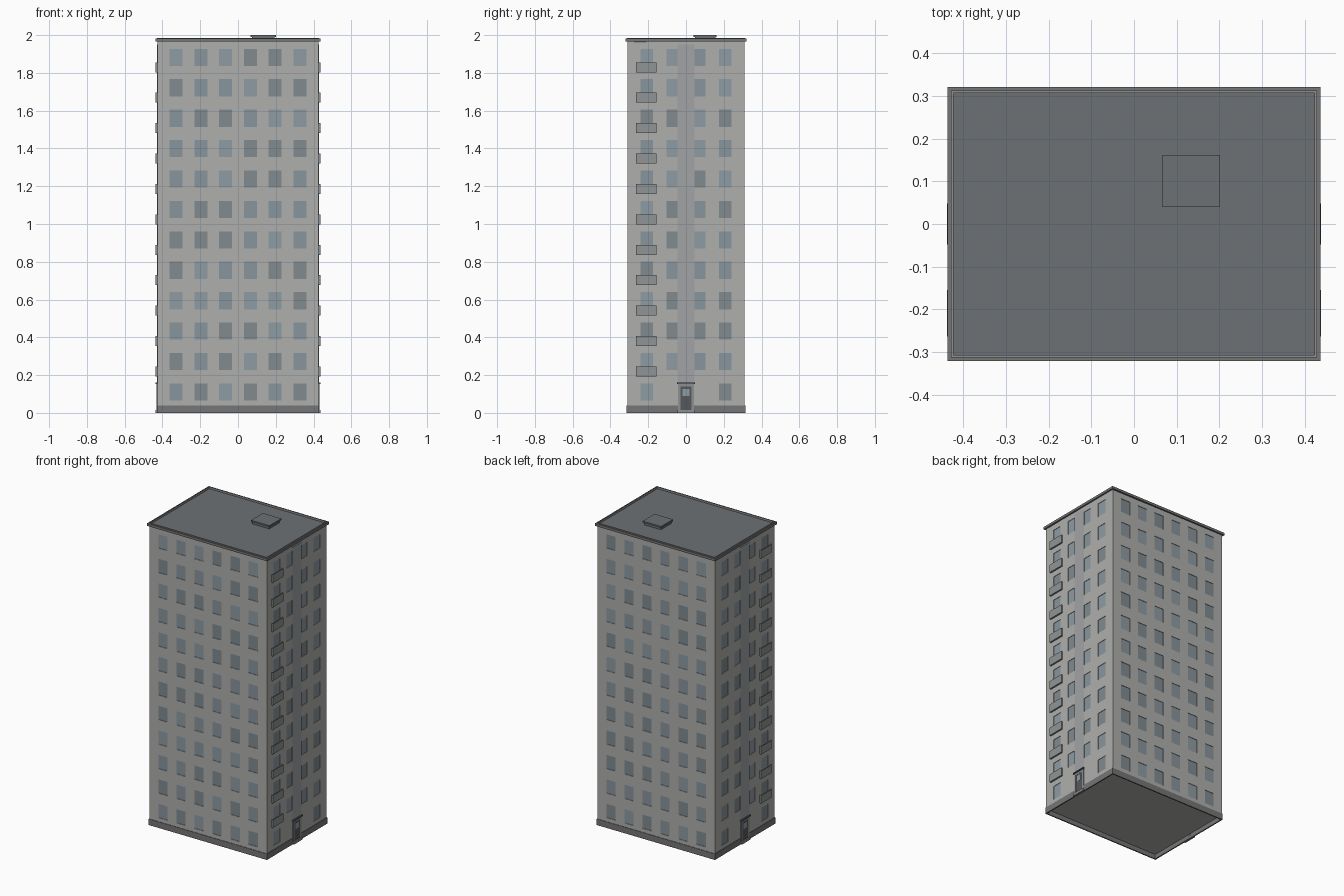
import bpy, bmesh, random
from mathutils import Matrix, Vector
from math import pi

if "Cube" in bpy.data.objects:
    bpy.data.objects.remove(bpy.data.objects["Cube"])

random.seed(4)
W, D = 0.427, 0.311            # body half width / half depth
Z0, Z1 = 0.03, 1.97            # body bottom / top
FLOORS, STEP, FIRST = 12, 0.161, 0.111
WIN_W, WIN_H, RECESS = 0.068, 0.091, 0.003


def mat(name, r, g, b):
    m = bpy.data.materials.new(name)
    m.diffuse_color = (r, g, b, 1)
    m.use_nodes = True
    m.node_tree.nodes["Principled BSDF"].inputs["Base Color"].default_value = m.diffuse_color
    return m


WALL = mat("wall", 0.43, 0.43, 0.42)
GLASS = [mat("glass_a", 0.25, 0.30, 0.34), mat("glass_b", 0.22, 0.26, 0.28),
         mat("glass_c", 0.27, 0.33, 0.37)]
STRIP = mat("strip", 0.36, 0.37, 0.375)
PLINTH = mat("plinth", 0.18, 0.18, 0.18)
ROOF = mat("roof", 0.15, 0.165, 0.175)
TRIM = mat("trim", 0.28, 0.28, 0.28)
DARK = mat("dark", 0.09, 0.10, 0.11)
RAIL = mat("rail", 0.28, 0.30, 0.30)


def finish(name, bm, mats):
    bmesh.ops.remove_doubles(bm, verts=bm.verts, dist=1e-5)
    me = bpy.data.meshes.new(name)
    bm.to_mesh(me)
    bm.free()
    for m in mats:
        me.materials.append(m)
    ob = bpy.data.objects.new(name, me)
    bpy.context.collection.objects.link(ob)
    return ob


def add_box(bm, x0, x1, y0, y1, z0, z1):
    m = Matrix.Translation(((x0 + x1) / 2, (y0 + y1) / 2, (z0 + z1) / 2)) \
        @ Matrix.Diagonal((x1 - x0, y1 - y0, z1 - z0, 1))
    bmesh.ops.create_cube(bm, size=1, matrix=m)


def boxes(name, mtl, *dims, mirror=False):
    bm = bmesh.new()
    for d in dims:
        add_box(bm, *d)
        if mirror:
            add_box(bm, -d[1], -d[0], *d[2:])
    return finish(name, bm, [mtl])


def ring(name, mtl, x, y, t, z0, z1):
    bm = bmesh.new()
    loops = []
    for a, b, z in ((x, y, z0), (x, y, z1), (x - t, y - t, z1), (x - t, y - t, z0)):
        loops.append([bm.verts.new((sx * a, sy * b, z))
                      for sx, sy in ((-1, -1), (1, -1), (1, 1), (-1, 1))])
    for k in range(4):
        lo, hi = loops[k], loops[(k + 1) % 4]
        for i in range(4):
            j = (i + 1) % 4
            bm.faces.new((lo[i], lo[j], hi[j], hi[i]))
    return finish(name, bm, [mtl])


def add_wall(bm, angle, half, dist, cols, skip):
    """Wall grid whose window cells are pushed in and glazed."""
    rot = Matrix.Rotation(angle, 3, 'Z')
    us = [-half] + [c + s * WIN_W / 2 for c in cols for s in (-1, 1)] + [half]
    zs = [Z0] + [FIRST + STEP * i + s * WIN_H / 2
                 for i in range(FLOORS) for s in (-1, 1)] + [Z1]

    def quad(pts, mi=0):
        f = bm.faces.new([bm.verts.new(rot @ Vector(p)) for p in pts])
        f.material_index = mi

    for i in range(len(us) - 1):
        for j in range(len(zs) - 1):
            c = [(us[i], zs[j]), (us[i + 1], zs[j]), (us[i + 1], zs[j + 1]), (us[i], zs[j + 1])]
            front = [(u, -dist, z) for u, z in c]
            if i % 2 and j % 2 and (i // 2, j // 2) not in skip:
                back = [(u, -dist + RECESS, z) for u, z in c]
                quad(back, random.randint(1, 3))
                for k in range(4):
                    n = (k + 1) % 4
                    quad((front[k], front[n], back[n], back[k]))
            else:
                quad(front)


# body with recessed windows on all four sides
bm = bmesh.new()
long_cols = [0.131 * (i - 2.5) for i in range(6)]
short_cols = [-0.208, -0.07, 0.07, 0.208]
for k in range(4):
    if k % 2:
        add_wall(bm, k * pi / 2, D, W, short_cols, {(1, 0), (2, 0)})
    else:
        add_wall(bm, k * pi / 2, W, D, long_cols, set())
base = [(-W, -D), (-W, D), (W, D), (W, -D)]
bm.faces.new([bm.verts.new((x, y, Z0)) for x, y in base])
finish("body", bm, [WALL] + GLASS)

# open plinth, roof deck, cornice and parapet
ring("plinth", PLINTH, 0.43, 0.314, 0.008, 0, 0.04)
boxes("roof_deck", ROOF, (-W, W, -D, D, 1.962, 1.974))
ring("cornice", PLINTH, 0.437, 0.321, 0.012, 1.966, 1.982)
ring("parapet", TRIM, 0.429, 0.313, 0.006, 1.968, 1.986)

# roof hatch with lid
boxes("roof_hatch", ROOF, (0.074, 0.194, 0.047, 0.155, 1.97, 1.992))
boxes("hatch_lid", ROOF, (0.067, 0.201, 0.04, 0.162, 1.99, 2.0))

# stair strip above each entrance
boxes("stair_strip", STRIP, (W - 0.005, W + 0.002, -0.045, 0.045, 0.15, 1.95), mirror=True)

# shallow balconies on both short sides
parts = []
for i in range(1, FLOORS):
    z = 0.193 + STEP * (i - 1)
    y0, y1, x1 = -0.264, -0.155, 0.438
    parts += [(W - 0.002, x1, y0, y1, z, z + 0.006),
              (x1 - 0.003, x1, y0, y1, z, z + 0.053),
              (W - 0.002, x1, y0, y0 + 0.003, z, z + 0.053),
              (W - 0.002, x1, y1 - 0.003, y1, z, z + 0.053)]
boxes("balconies", RAIL, *parts, mirror=True)

# entrances: frame, door, door pane, canopy, step
boxes("door_frames", TRIM, (W - 0.005, 0.431, -0.042, -0.029, 0.01, 0.155),
      (W - 0.005, 0.431, 0.029, 0.042, 0.01, 0.155),
      (W - 0.005, 0.431, -0.029, 0.029, 0.14, 0.155), mirror=True)
boxes("doors", DARK, (W - 0.005, 0.4305, -0.029, 0.029, 0.015, 0.14), mirror=True)
boxes("door_panes", GLASS[2], (W, 0.4315, -0.018, 0.018, 0.09, 0.127), mirror=True)
boxes("canopies", DARK, (W - 0.003, 0.438, -0.048, 0.048, 0.153, 0.16), mirror=True)
boxes("door_steps", TRIM, (W - 0.003, 0.438, -0.045, 0.045, 0, 0.016), mirror=True)
